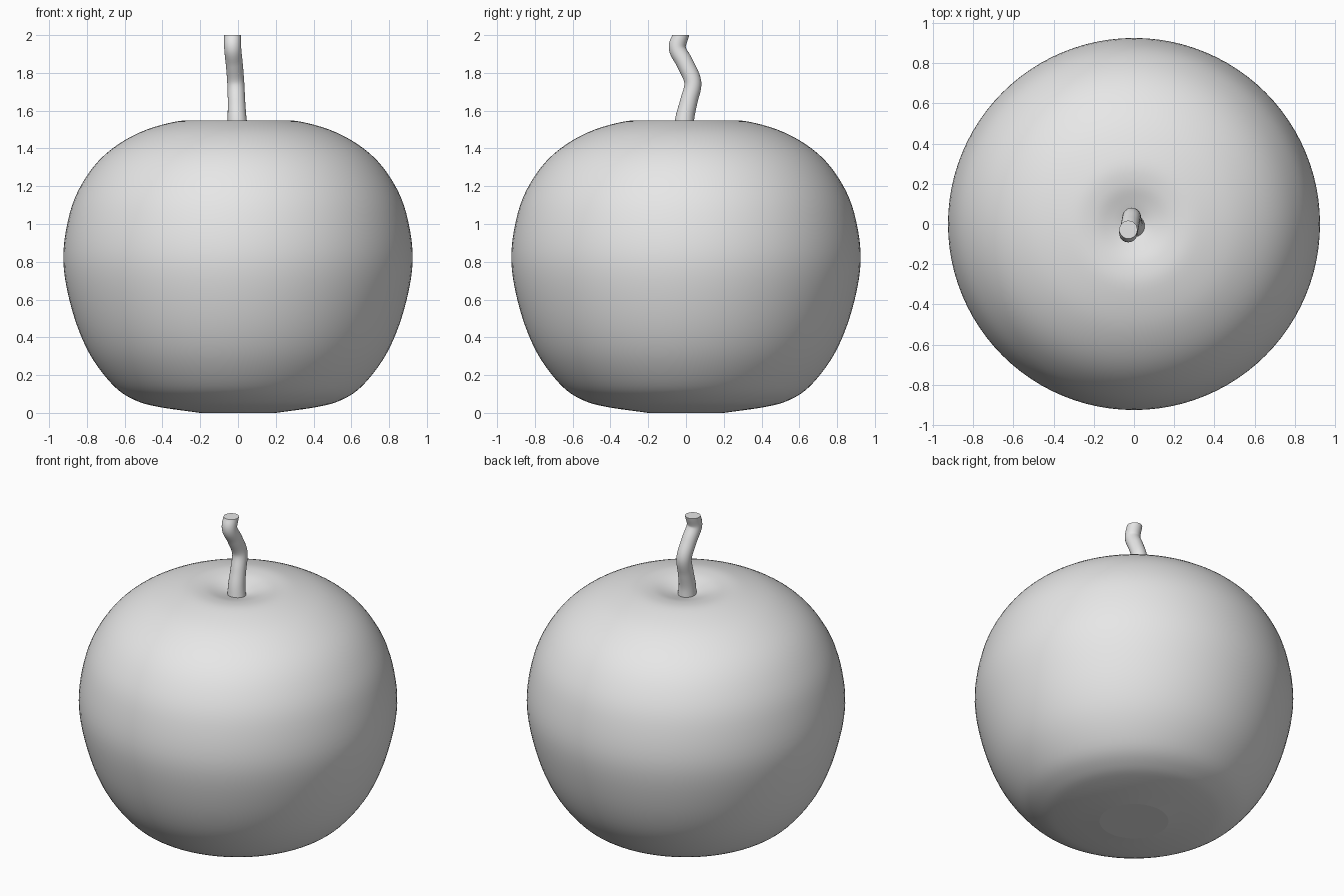
import bpy
import bmesh
import math
from mathutils import Vector, Matrix

if "Cube" in bpy.data.objects:
    bpy.data.objects.remove(bpy.data.objects["Cube"], do_unlink=True)

# Plain grey material shared by both parts
grey = bpy.data.materials.new("light_grey")
grey.use_nodes = True
colour = (0.8, 0.8, 0.8, 1.0)
grey.diffuse_color = colour
grey.node_tree.nodes["Principled BSDF"].inputs["Base Color"].default_value = colour


def smooth_path(points, steps):
    """Catmull-Rom curve through the points."""
    pts = [Vector(p) for p in points]
    pts = [2 * pts[0] - pts[1]] + pts + [2 * pts[-1] - pts[-2]]
    out = []
    for a, b, c, d in zip(pts, pts[1:], pts[2:], pts[3:]):
        for i in range(steps):
            t = i / steps
            out.append(0.5 * (2 * b + (c - a) * t + (2 * a - 5 * b + 4 * c - d) * t ** 2
                              + (3 * b - a - 3 * c + d) * t ** 3))
    return out + [pts[-2]]


def loft(name, rings, sides):
    """Skin round rings given as (centre, radius, axis), with flat end caps."""
    bm = bmesh.new()
    loops = []
    for centre, radius, axis in rings:
        turn = Vector((0, 0, 1)).rotation_difference(axis)
        angles = [math.tau * i / sides for i in range(sides)]
        loops.append([bm.verts.new(centre + turn @ Vector((math.cos(a), math.sin(a), 0)) * radius)
                      for a in angles])
    for low, high in zip(loops, loops[1:]):
        for i in range(sides):
            j = (i + 1) % sides
            bm.faces.new((low[i], low[j], high[j], high[i]))
    bm.faces.new(loops[0][::-1])
    bm.faces.new(loops[-1])
    mesh = bpy.data.meshes.new(name)
    bm.to_mesh(mesh)
    bm.free()
    mesh.materials.append(grey)
    obj = bpy.data.objects.new(name, mesh)
    bpy.context.collection.objects.link(obj)
    bpy.ops.object.select_all(action="DESELECT")
    obj.select_set(True)
    bpy.context.view_layer.objects.active = obj
    bpy.ops.object.shade_smooth_by_angle(angle=math.radians(40))
    # Keep the flat end caps crisp
    for face in mesh.polygons:
        if len(face.vertices) > 4:
            face.use_smooth = False
    return obj


# Fruit body: squat round profile (radius, height) with a shallow dimple on top
up = Vector((0, 0, 1))
profile = [(0.2, 0), (0.41, 0.03), (0.54, 0.065), (0.66, 0.145), (0.79, 0.32),
           (0.88, 0.55), (0.925, 0.81), (0.89, 1.06), (0.81, 1.24), (0.69, 1.38),
           (0.52, 1.485), (0.33, 1.542), (0.21, 1.545), (0.11, 1.52), (0.02, 1.49)]
body_rings = [(up * p.y, p.x, up) for p in smooth_path([(r, z, 0) for r, z in profile], 5)]
loft("fruit_body", body_rings, 96)

# Wavy stem: path points carry (x, y, z, radius)
path = smooth_path([(0, -0.012, 1.48, 0.056), (-0.005, -0.006, 1.56, 0.05),
                    (-0.008, 0.015, 1.65, 0.046), (-0.012, 0.036, 1.75, 0.045),
                    (-0.02, -0.005, 1.85, 0.045), (-0.028, -0.046, 1.93, 0.045),
                    (-0.028, -0.028, 2.0, 0.045)], 6)
stem_rings = []
for i, p in enumerate(path):
    ahead, behind = path[min(i + 1, len(path) - 1)], path[max(i - 1, 0)]
    axis = (ahead - behind).xyz.normalized()
    # Level the rings towards the cut top
    level = max(0, (p.z - 1.93) / 0.07)
    axis = axis.lerp(up, min(1, level)).normalized()
    stem_rings.append((p.xyz, p.w, axis))
loft("stem", stem_rings, 24)
